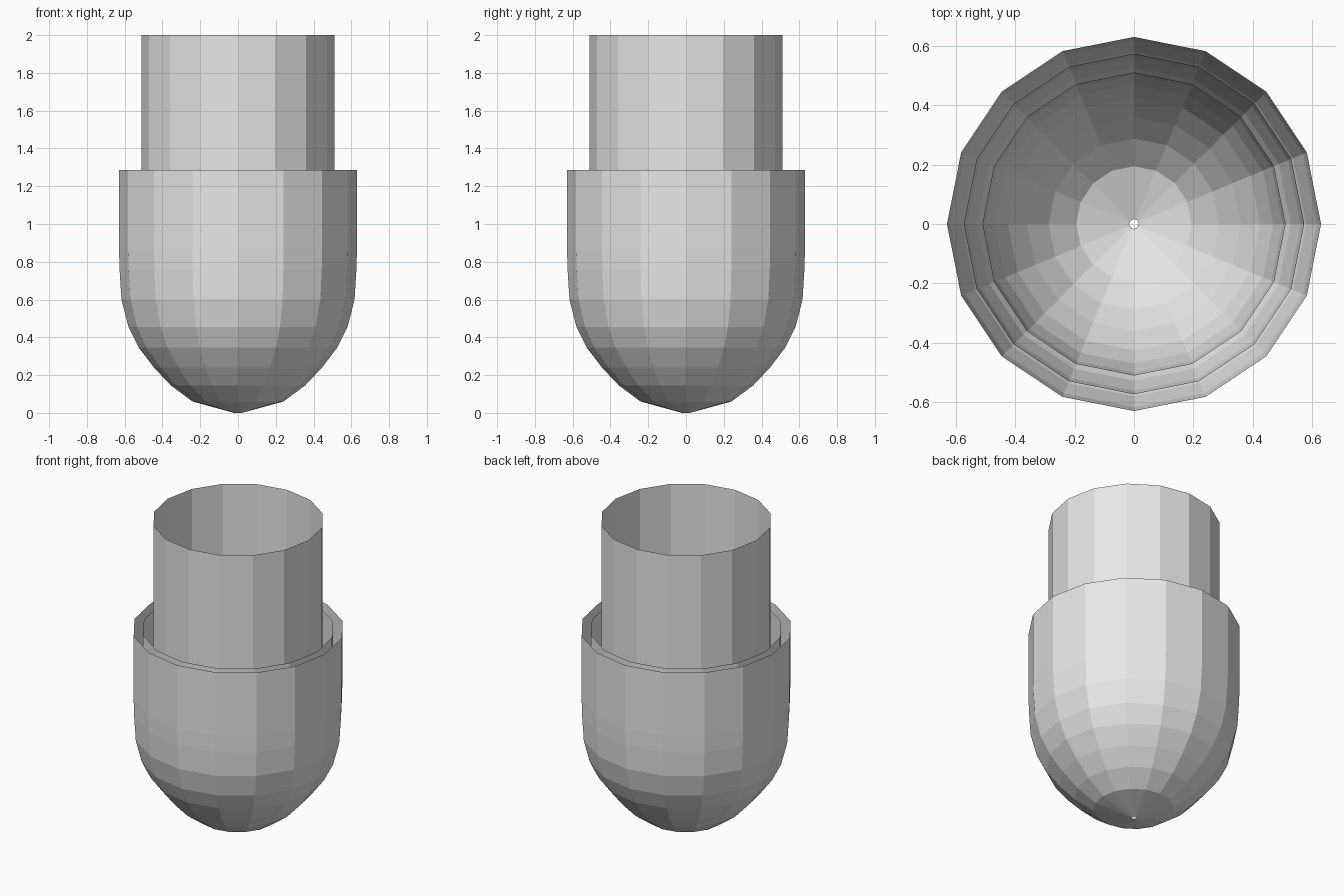
import bpy
import bmesh
import math

if "Cube" in bpy.data.objects:
    bpy.data.objects.remove(bpy.data.objects["Cube"])

SIDES = 16

grey = bpy.data.materials.new("light_grey")
grey.diffuse_color = (0.8, 0.8, 0.8, 1.0)
grey.use_nodes = True
grey.node_tree.nodes["Principled BSDF"].inputs["Base Color"].default_value = grey.diffuse_color

# Bowl profile (radius, height) from the small bottom hole up to the straight wall
BOWL = [(0.02, 0.0), (0.24, 0.06), (0.355, 0.145), (0.445, 0.24), (0.525, 0.345),
        (0.58, 0.455), (0.617, 0.60), (0.627, 0.76), (0.63, 0.87)]


def shell(name, scale, top):
    """Open, thin, faceted shell: the bowl narrowed by scale, with a wall up to top."""
    bm = bmesh.new()
    rings = []
    for r, z in BOWL + [(0.63, top)]:
        ring = []
        for i in range(SIDES):
            a = 2 * math.pi * i / SIDES
            ring.append(bm.verts.new((r * scale * math.cos(a), r * scale * math.sin(a), z)))
        rings.append(ring)
    for low, high in zip(rings, rings[1:]):
        for i in range(SIDES):
            j = (i + 1) % SIDES
            bm.faces.new((low[i], low[j], high[j], high[i]))
    mesh = bpy.data.meshes.new(name)
    bm.to_mesh(mesh)
    bm.free()
    mesh.materials.append(grey)
    obj = bpy.data.objects.new(name, mesh)
    bpy.context.collection.objects.link(obj)
    return obj


# Three nested shells; the innermost rises as a tube
shell("outer_shell", 1.0, 1.285)
shell("middle_shell", 0.91, 1.285)
shell("inner_tube", 0.81, 2.0)
